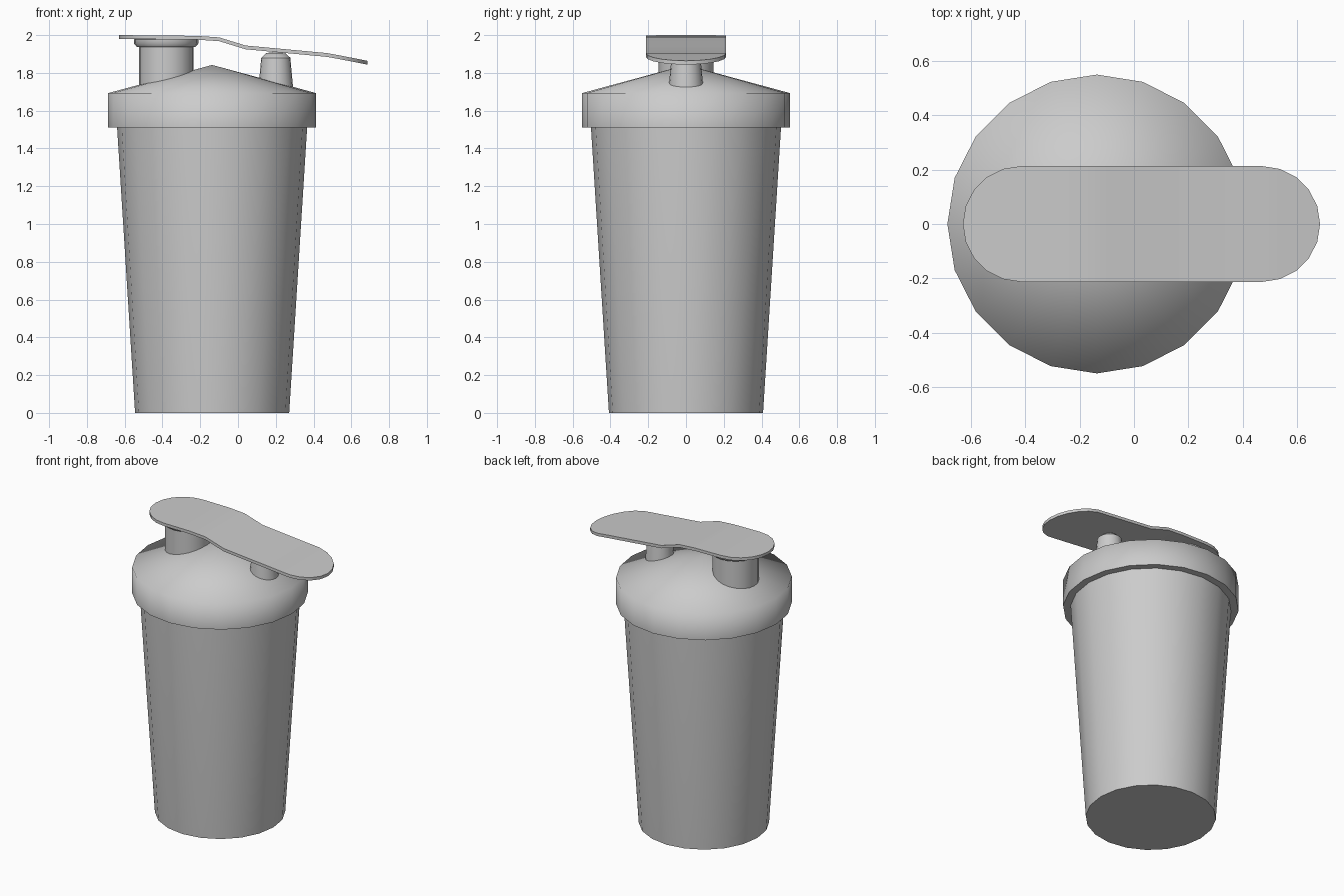
import bpy, bmesh, math

if "Cube" in bpy.data.objects:
    bpy.data.objects.remove(bpy.data.objects["Cube"])

CX = -0.137  # cup axis


def finish(name, bm, angle):
    bmesh.ops.remove_doubles(bm, verts=bm.verts[:], dist=1e-5)
    bmesh.ops.recalc_face_normals(bm, faces=bm.faces[:])
    me = bpy.data.meshes.new(name)
    bm.to_mesh(me)
    bm.free()
    ob = bpy.data.objects.new(name, me)
    bpy.context.collection.objects.link(ob)
    bpy.context.view_layer.objects.active = ob
    ob.select_set(True)
    bpy.ops.object.shade_smooth_by_angle(angle=math.radians(angle))
    ob.select_set(False)
    return ob


def lathe(name, x, profile, sides=20, angle=40):
    """Revolve (radius, z) points about a vertical axis at x."""
    bm = bmesh.new()
    rings = []
    for r, z in profile:
        if r == 0:
            rings.append([bm.verts.new((x, 0, z))] * sides)
        else:
            rings.append([bm.verts.new((x + r * math.cos(2 * math.pi * i / sides),
                                        r * math.sin(2 * math.pi * i / sides), z))
                          for i in range(sides)])
    for a, b in zip(rings, rings[1:]):
        for i in range(sides):
            j = (i + 1) % sides
            bm.faces.new(list(dict.fromkeys((a[i], a[j], b[j], b[i]))))
    return finish(name, bm, angle)


# Tapered cup with closed base
lathe("cup", CX, [(0, 0), (0.408, 0), (0.503, 1.51), (0.503, 1.53)])

# Lid: overhanging rim and shallow cone, softly shaded at the shoulder
lathe("lid", CX, [(0.5, 1.512), (0.55, 1.512), (0.55, 1.693), (0, 1.842)], angle=80)

# Drinking spout and the stopper under the strap
lathe("spout", -0.38, [(0.145, 1.71), (0.145, 1.94), (0, 1.94)])
lathe("spout_cap", -0.38, [(0, 1.937), (0.155, 1.937), (0.17, 1.955),
                           (0.17, 1.978), (0.11, 1.981), (0, 1.981)])

# Hinge post
lathe("hinge_post", 0.2, [(0.092, 1.71), (0.09, 1.74), (0.077, 1.88),
                          (0.05, 1.905), (0, 1.912)])

# Strap: rounded outline laid along a bent side profile
BEND = [(-0.63, 2.0), (-0.22, 1.996), (-0.1, 1.988), (0.04, 1.945),
        (0.48, 1.904), (0.685, 1.864)]
HALF, LEFT, RIGHT, THICK = 0.213, -0.417, 0.472, 0.02


def height(x):
    for (x0, z0), (x1, z1) in zip(BEND, BEND[1:]):
        if x <= x1 + 1e-6:
            return z0 + (z1 - z0) * (x - x0) / (x1 - x0)
    return BEND[-1][1]


stations = []
arc = [math.radians(18 * i) for i in range(6)]
stations += [(LEFT - HALF * math.cos(a), HALF * math.sin(a)) for a in arc]
stations += [(x, HALF) for x, _ in BEND[1:4]]
stations += [(RIGHT + HALF * math.cos(a), HALF * math.sin(a)) for a in reversed(arc)]

bm = bmesh.new()
rows = []
for x, w in stations:
    z = height(x)
    rows.append([bm.verts.new((x, y, zz)) for y, zz in
                 ((-w, z), (w, z), (w, z - THICK), (-w, z - THICK))])
for a, b in zip(rows, rows[1:]):
    for i in range(4):
        j = (i + 1) % 4
        bm.faces.new((a[i], a[j], b[j], b[i]))
bmesh.ops.dissolve_degenerate(bm, dist=1e-5, edges=bm.edges[:])
finish("lid_strap", bm, 40)
